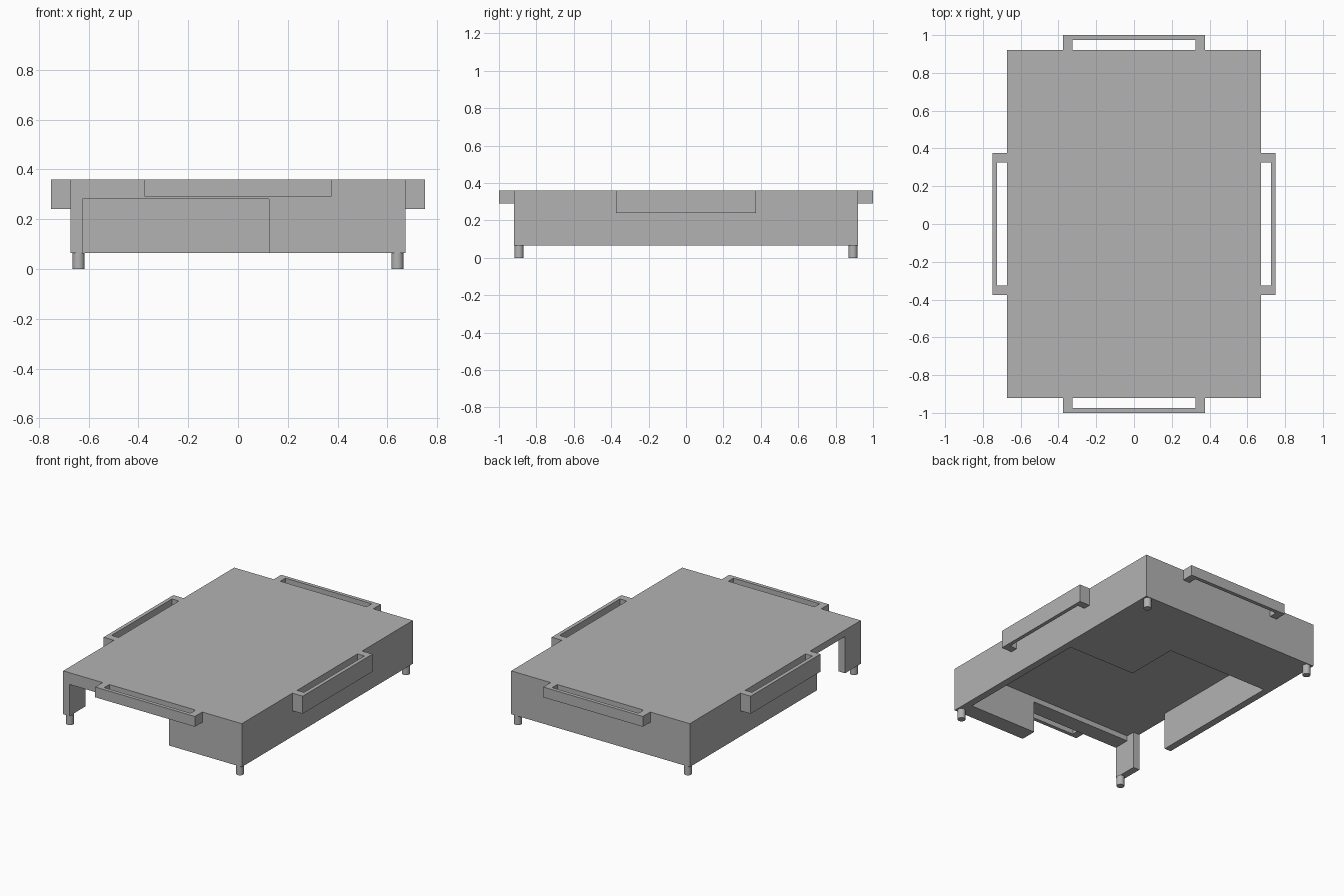
import bpy
import bmesh

cube = bpy.data.objects.get("Cube")
if cube:
    bpy.data.objects.remove(cube, do_unlink=True)

grey = bpy.data.materials.new("mid_grey")
grey.use_nodes = True
grey.diffuse_color = (0.45, 0.45, 0.45, 1)
grey.node_tree.nodes["Principled BSDF"].inputs["Base Color"].default_value = (0.45, 0.45, 0.45, 1)


def prism(name, outline, z0, z1):
    """Extrude a counter-clockwise outline from z0 up to z1."""
    bm = bmesh.new()
    base = bm.faces.new([bm.verts.new((x, y, z0)) for x, y in outline])
    top = bmesh.ops.extrude_face_region(bm, geom=[base])["geom"]
    for v in top:
        if isinstance(v, bmesh.types.BMVert):
            v.co.z = z1
    bmesh.ops.recalc_face_normals(bm, faces=bm.faces)
    mesh = bpy.data.meshes.new(name)
    bm.to_mesh(mesh)
    bm.free()
    mesh.materials.append(grey)
    obj = bpy.data.objects.new(name, mesh)
    bpy.context.collection.objects.link(obj)
    return obj


def rect(x0, x1, y0, y1):
    return [(x0, y0), (x1, y0), (x1, y1), (x0, y1)]


def cut(target, cutter):
    mod = target.modifiers.new("cut", 'BOOLEAN')
    mod.operation = 'DIFFERENCE'
    mod.solver = 'EXACT'
    mod.object = cutter
    bpy.context.view_layer.objects.active = target
    bpy.ops.object.modifier_apply(modifier=mod.name)
    bpy.data.objects.remove(cutter, do_unlink=True)


W, D = 0.6725, 0.92          # half width and half depth of the body
BOTTOM, TOP = 0.065, 0.36
INNER, STEP = 0.625, 0.125   # inner wall position and step of the cavity

# Body with a stepped cavity open underneath
body = prism("body", rect(-W, W, -D, D), BOTTOM, TOP)
cavity = [(-INNER, -0.81), (INNER, -0.81), (INNER, 0.135),
          (STEP, 0.135), (STEP, 0.5), (-INNER, 0.5)]
cut(body, prism("cavity_cutter", cavity, 0, 0.315))

# Openings in the front wall and in the side wall
cut(body, prism("front_cutter", rect(-INNER, STEP, -1, -0.7), 0, 0.28))
cut(body, prism("side_cutter", rect(-0.8, -0.5, -0.75, -0.45), 0, 0.315))


# Slotted handles: a U-shaped bar on each side
def handle(name, sx, sy, edge, reach, low):
    u = [(-0.375, edge), (-0.375, reach), (0.375, reach), (0.375, edge),
         (0.325, edge), (0.325, reach - 0.025), (-0.325, reach - 0.025), (-0.325, edge)]
    outline = [(a * sy + b * sx, b * sy + a * sx) for a, b in u]
    prism(name, outline, low, TOP)


handle("left_handle", 1, 0, W, 0.75, 0.24)
handle("right_handle", -1, 0, W, 0.75, 0.24)
handle("back_handle", 0, 1, D, 1.0, 0.29)
handle("front_handle", 0, -1, D, 1.0, 0.29)

# Round feet
for side, sx in (("left", 1), ("right", -1)):
    for end, sy in (("front", -1), ("back", 1)):
        bpy.ops.mesh.primitive_cylinder_add(
            vertices=32, radius=0.024, depth=BOTTOM,
            location=(sx * 0.64, sy * 0.893, BOTTOM / 2))
        foot = bpy.context.object
        foot.name = f"{end}_{side}_foot"
        foot.data.materials.append(grey)
        bpy.ops.object.shade_smooth_by_angle()
